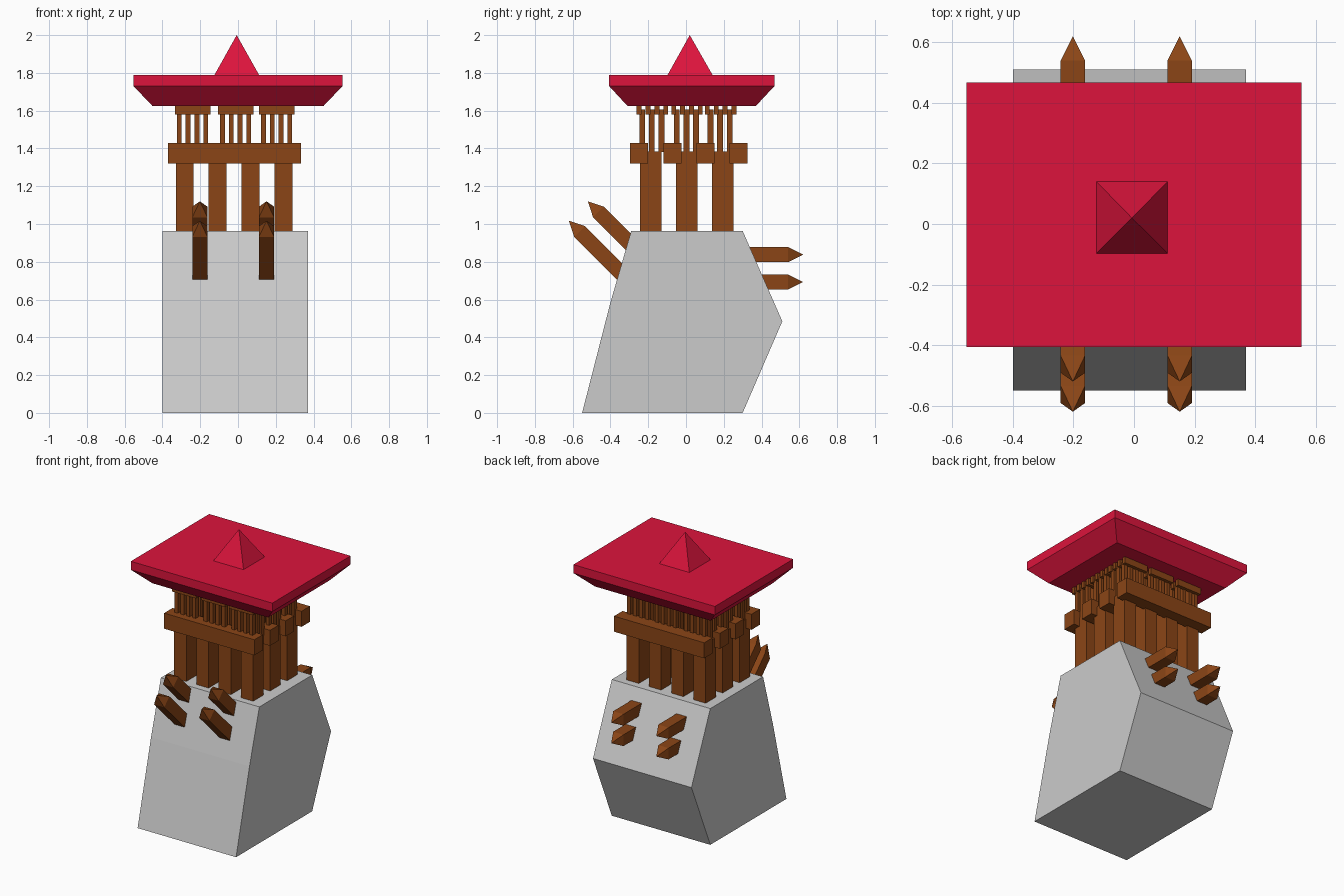
import bpy
from math import sqrt

if "Cube" in bpy.data.objects:
    bpy.data.objects.remove(bpy.data.objects["Cube"])


def material(name, rgb):
    m = bpy.data.materials.new(name)
    m.diffuse_color = (*rgb, 1)
    m.use_nodes = True
    m.node_tree.nodes["Principled BSDF"].inputs["Base Color"].default_value = m.diffuse_color
    return m


WOOD = material("wood", (0.258, 0.06, 0.008))
RED = material("red_roof", (0.716, 0.007, 0.045))


def mesh(name, verts, faces, mat=None):
    me = bpy.data.meshes.new(name)
    me.from_pydata(verts, [], faces)
    ob = bpy.data.objects.new(name, me)
    bpy.context.collection.objects.link(ob)
    if mat:
        me.materials.append(mat)
    return ob


def loft(name, rings, mat=None, apex=None):
    """Skin closed rings of equal size; optionally end in a point."""
    n = len(rings[0])
    verts = [v for r in rings for v in r]
    faces = [tuple(reversed(range(n)))]
    for k in range(len(rings) - 1):
        a, b = k * n, (k + 1) * n
        faces += [(a + i, a + (i + 1) % n, b + (i + 1) % n, b + i) for i in range(n)]
    last = (len(rings) - 1) * n
    if apex:
        verts.append(apex)
        faces += [(last + i, last + (i + 1) % n, len(verts) - 1) for i in range(n)]
    else:
        faces.append(tuple(range(last, last + n)))
    return mesh(name, verts, faces, mat)


def rect(x0, x1, y0, y1, z):
    return [(x0, y0, z), (x1, y0, z), (x1, y1, z), (x0, y1, z)]


def box(name, cx, cy, w, d, z0, z1, mat):
    b = (cx - w / 2, cx + w / 2, cy - d / 2, cy + d / 2)
    return loft(name, [rect(*b, z0), rect(*b, z1)], mat)


# Rock base: side profile extruded along x
profile = [(-0.55, 0), (0.30, 0), (0.51, 0.485), (0.30, 0.963), (-0.29, 0.963), (-0.40, 0.585)]
loft("rock_base", [[(x, y, z) for y, z in profile] for x in (-0.40, 0.37)])


def frame(name, cx, cy, s, post_z, beam_z):
    """A 4 x 3 grid of posts carrying four beams that run along x."""
    for i in range(4):
        for j in range(3):
            box(name + "_post", cx + s * (-0.264 + 0.1743 * i), cy + s * (-0.2 + 0.19 * j),
                s * 0.095, s * 0.113, *post_z, WOOD)
        box(name + "_beam", cx, cy + s * (-0.262 + 0.1755 * i),
            s * 0.705, s * 0.095, *beam_z, WOOD)


# Main timber frame, then nine small copies on top of it
frame("lower_frame", -0.018, 0.014, 1, (0.95, 1.385), (1.32, 1.43))
for x in (-0.24, -0.012, 0.205):
    for y in (-0.178, 0.005, 0.183):
        frame("upper_frame", x, y, 0.268, (1.38, 1.605), (1.58, 1.625))

# Roof slab with flared underside, and its small pyramid
loft("roof", [rect(-0.453, 0.453, -0.31, 0.37, 1.625),
              rect(-0.553, 0.553, -0.407, 0.468, 1.73),
              rect(-0.553, 0.553, -0.407, 0.468, 1.79)], RED)
loft("roof_peak", [rect(-0.127, 0.114, -0.10, 0.143, 1.785)], RED, (-0.007, 0.02, 2.0))


def stake(name, x, tip, direction):
    """Square stake with a pyramid point, lying in the yz plane."""
    dy, dz = direction
    h = 0.04

    def ring(dist):
        y, z = tip[0] - dy * dist, tip[1] - dz * dist
        return [(x + sx * h, y - dz * h * su, z + dy * h * su)
                for sx, su in ((-1, -1), (-1, 1), (1, 1), (1, -1))]

    ob = loft(name, [ring(0.43), ring(0.08)], WOOD, (x, *tip))
    ob.data.flip_normals()


# Stakes: raised at the front, level at the back
r = sqrt(0.5)
for x in (-0.202, 0.151):
    for tip in ((-0.52, 1.12), (-0.62, 1.017)):
        stake("front_stake", x, tip, (-r, r))
    for tip in ((0.62, 0.838), (0.62, 0.693)):
        stake("back_stake", x, tip, (1, 0))

# Make every face point outward
import bmesh
for ob in bpy.context.collection.objects:
    bm = bmesh.new()
    bm.from_mesh(ob.data)
    bmesh.ops.recalc_face_normals(bm, faces=bm.faces)
    bm.to_mesh(ob.data)
    bm.free()
